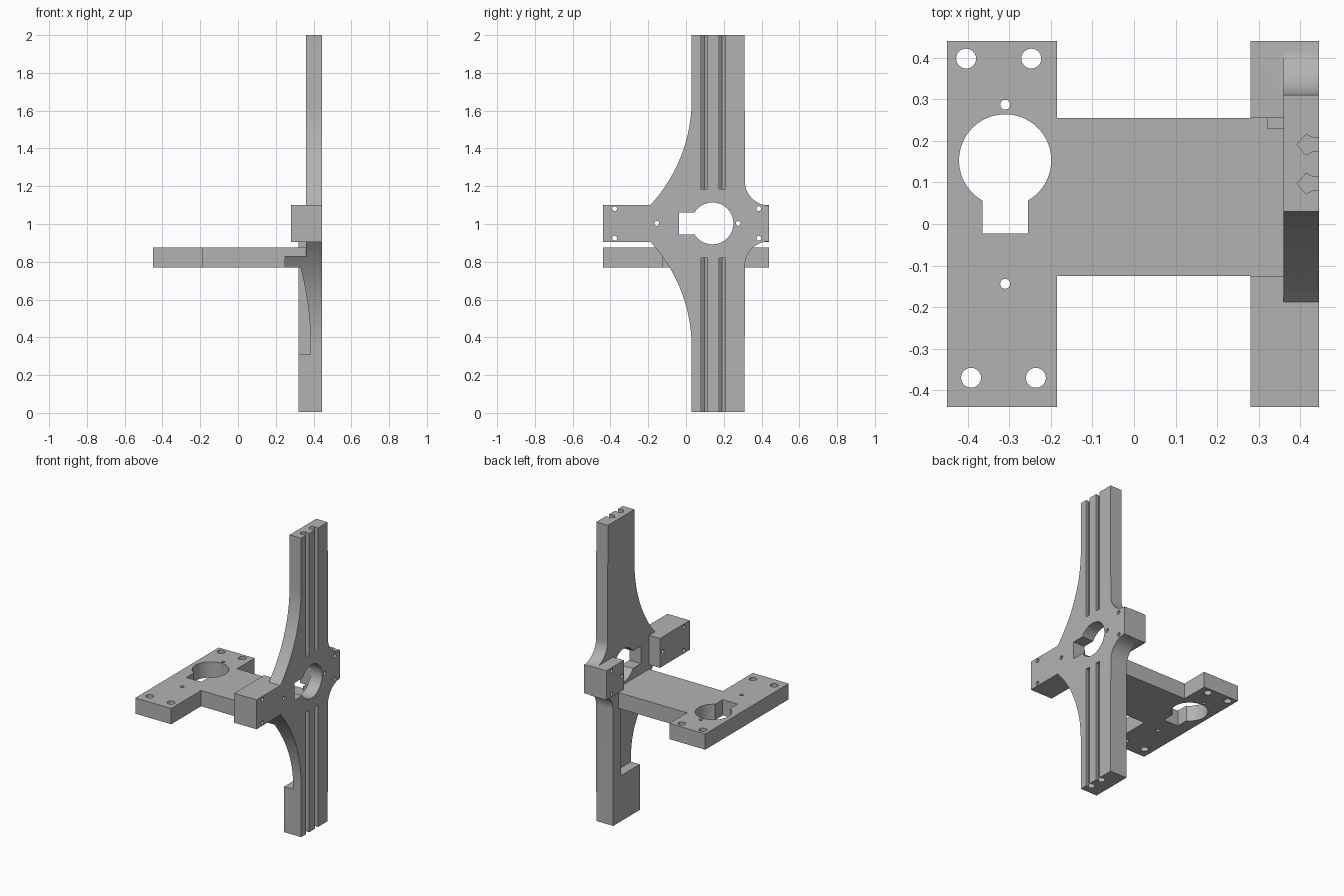
import bpy, bmesh
from math import sin, cos, pi, asin, radians

if "Cube" in bpy.data.objects:
    bpy.data.objects.remove(bpy.data.objects["Cube"])

grey = bpy.data.materials.new("plain grey")
grey.use_nodes = True
COLOUR = (0.45, 0.45, 0.45, 1)
grey.diffuse_color = COLOUR
grey.node_tree.nodes["Principled BSDF"].inputs["Base Color"].default_value = COLOUR

PLACE = {"x": lambda a, b, t: (t, a, b),
         "y": lambda a, b, t: (a, t, b),
         "z": lambda a, b, t: (a, b, t)}


def prism(name, points, axis, lo, hi):
    """Extrude a flat outline along one axis."""
    bm = bmesh.new()
    ends = [[bm.verts.new(PLACE[axis](a, b, t)) for a, b in points] for t in (lo, hi)]
    bm.faces.new(ends[0])
    bm.faces.new(ends[1])
    n = len(points)
    for i in range(n):
        j = (i + 1) % n
        bm.faces.new((ends[0][i], ends[0][j], ends[1][j], ends[1][i]))
    bmesh.ops.recalc_face_normals(bm, faces=bm.faces)
    mesh = bpy.data.meshes.new(name)
    bm.to_mesh(mesh)
    bm.free()
    mesh.materials.append(grey)
    ob = bpy.data.objects.new(name, mesh)
    bpy.context.collection.objects.link(ob)
    return ob


def rect(a0, b0, a1, b1):
    return [(a0, b0), (a1, b0), (a1, b1), (a0, b1)]


def arc(ca, cb, r, start, end, n):
    return [(ca + r * cos(start + (end - start) * i / n),
             cb + r * sin(start + (end - start) * i / n)) for i in range(n + 1)]


def circle(a, b, r, n=24):
    return arc(a, b, r, 0, 2 * pi, n)[:-1]


def combine(ob, tool, operation="DIFFERENCE"):
    """Apply a boolean and discard the tool."""
    mod = ob.modifiers.new("cut", "BOOLEAN")
    mod.operation, mod.solver, mod.object = operation, "EXACT", tool
    bpy.context.view_layer.objects.active = ob
    bpy.ops.object.modifier_apply(modifier=mod.name)
    bpy.data.objects.remove(tool)


def cut(ob, points, axis, lo, hi):
    combine(ob, prism("cutter", points, axis, lo, hi))


def keyhole(c, d, r, half, reach):
    """Round opening with a square slot on its low side."""
    a = asin(half / r)
    return arc(c, d, r, -pi + a, pi - a, 48) + [(reach, d + half), (reach, d - half)]


# Upright outline: tapered arms, side wings, small fillets
MID, HALF = 1.003, 0.098
R, RISE = 0.82, 0.655
SWEEP = asin((RISE - HALF) / R)
taper = arc(0.03 - R, RISE, R, 0, -SWEEP, 24)
fillet = arc(0.44, HALF + 0.125, 0.128, pi, 1.5 * pi, 14)
upper = [(0.31, 2 - MID), (0.03, 2 - MID)] + taper + [(-0.44, HALF)]
upper = fillet[::-1] + upper
lower = [(a, -b) for a, b in upper[::-1]]
outline = [(a, b + MID) for a, b in upper + lower]
upright = prism("upright_frame", outline, "x", 0.32, 0.445)

# Thin the upper arm and the faces around the arm joint
cut(upright, rect(0.2, 0.905, 0.36, 2.1), "y", -1, 1)
cut(upright, rect(0.2, 0.87, 0.36, 0.91), "y", -1, 0.23)
cut(upright, rect(0.2, 0.76, 0.36, 0.91), "y", -1, -0.125)

# Curved relief behind the lower arm, leaving a rib and a thick foot
GR = 1.7
relief = arc(0.385 - GR, 0.345, GR, 0, asin(0.425 / GR), 16)
cut(upright, [(0.2, 0.31), (0.385, 0.31)] + relief + [(0.2, 0.77)], "y", -1, 0.23)

# Clamp blocks behind both wings
for y0, y1 in ((-0.44, -0.125), (0.255, 0.44)):
    block = prism("block", rect(y0, MID - HALF, y1, MID + HALF), "x", 0.28, 0.40)
    combine(upright, block, "UNION")

# Keyhole and screw holes
cut(upright, keyhole(0.14, MID, 0.111, 0.058, -0.038), "x", 0.2, 0.6)
screws = [(-0.155, MID), (0.277, MID)]
screws += [(y, MID + s * 0.078) for y in (-0.378, 0.385) for s in (-1, 1)]
for y, z in screws:
    cut(upright, circle(y, z, 0.013, 16), "x", 0.2, 0.6)

# Dart shaped grooves on the outer face
side = [(0.46, 0.017), (0.429, 0.017), (0.414, 0.025)]
dart = side + [(0.392, 0)] + [(x, -y) for x, y in side[::-1]]
for centre in (0.097, 0.191):
    for z0, z1 in ((-0.1, 0.82), (1.185, 2.1)):
        cut(upright, [(x, y + centre) for x, y in dart], "z", z0, z1)

# Horizontal T shaped bracket
tee = [(-0.45, -0.44), (-0.185, -0.44), (-0.185, -0.125), (0.38, -0.125),
       (0.38, 0.255), (-0.185, 0.255), (-0.185, 0.44), (-0.45, 0.44)]
bracket = prism("horizontal_bracket", tee, "z", 0.77, 0.875)
key = [(x, y) for y, x in keyhole(0.153, -0.31, 0.111, 0.055, -0.023)]
cut(bracket, key, "z", 0.6, 1)
for y in (0.287, -0.144):
    cut(bracket, circle(-0.31, y, 0.012, 16), "z", 0.6, 1)
for x, y in ((-0.404, 0.398), (-0.247, 0.398), (-0.392, -0.37), (-0.236, -0.37)):
    cut(bracket, circle(x, y, 0.024), "z", 0.6, 1)

# Bracket corner trimmed to follow the lower taper
trim = [(a, MID - b) for a, b in taper]
cut(bracket, trim + [(-0.5, trim[-1][1]), (-0.5, trim[0][1])], "x", 0.25, 0.6)

# Smooth the curved walls, keep the edges crisp
for ob in (upright, bracket):
    bpy.ops.object.select_all(action="DESELECT")
    ob.select_set(True)
    bpy.context.view_layer.objects.active = ob
    bpy.ops.object.shade_smooth_by_angle(angle=radians(30))
